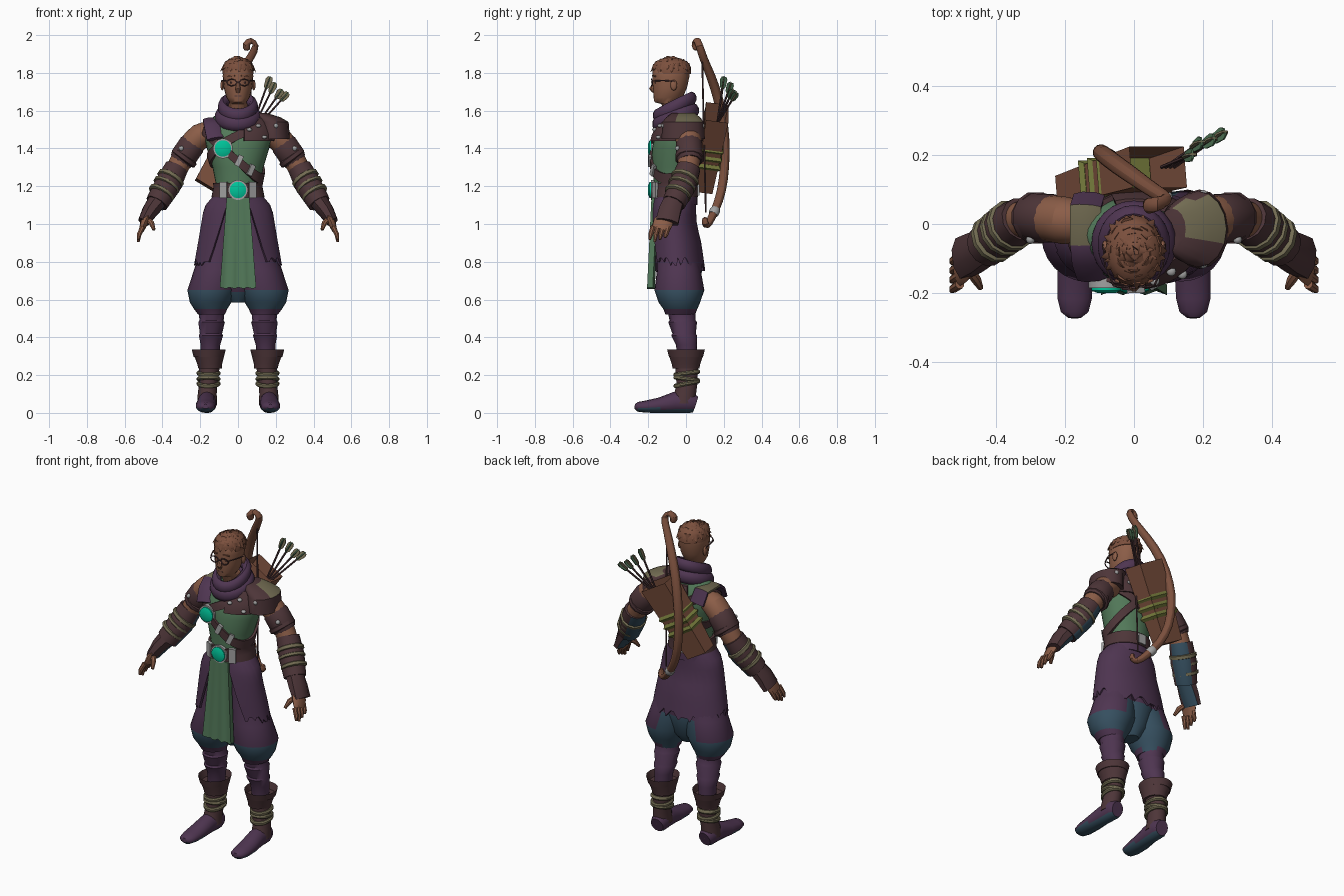
import bpy, bmesh, random
from math import sin, cos, pi, radians
from mathutils import Vector, Matrix

if "Cube" in bpy.data.objects:
    bpy.data.objects.remove(bpy.data.objects["Cube"])


def paint(name, *rgb):
    material = bpy.data.materials.new(name)
    material.diffuse_color = (*rgb, 1)
    material.use_nodes = True
    shader = next(n for n in material.node_tree.nodes if n.type == "BSDF_PRINCIPLED")
    shader.inputs["Base Color"].default_value = (*rgb, 1)
    return material


purple = paint("plum cloth", .078, .036, .083)
leather = paint("dark leather", .075, .036, .04)
green = paint("green cloth", .085, .19, .1)
skin = paint("skin", .26, .11, .064)
wood = paint("brown wood", .2, .08, .047)
khaki = paint("khaki wrap", .17, .15, .085)
olive = paint("olive cord", .18, .2, .045)
blue = paint("slate blue", .036, .078, .115)
gem = paint("turquoise gem", .0, .55, .32)
metal = paint("grey metal", .36, .36, .36)


def finish(name, bm, mats, rule=None):
    mats = mats if isinstance(mats, tuple) else (mats,)
    bm.normal_update()
    if rule:
        for face in bm.faces:
            face.material_index = int(rule(face.calc_center_median(), face.normal))
    mesh = bpy.data.meshes.new(name)
    bm.to_mesh(mesh)
    bm.free()
    for material in mats:
        mesh.materials.append(material)
    obj = bpy.data.objects.new(name, mesh)
    bpy.context.collection.objects.link(obj)
    bpy.ops.object.select_all(action="DESELECT")
    bpy.context.view_layer.objects.active = obj
    obj.select_set(True)
    bpy.ops.object.shade_smooth_by_angle(angle=radians(42))
    return obj


def bridge(name, rings, mats, loop=False, hollow=0, sub=0, rule=None):
    """Join equal rings of points into one closed skin."""
    bm = bmesh.new()
    verts = [[bm.verts.new(p) for p in ring] for ring in rings]
    count = len(rings[0])
    for a, b in zip(verts, verts[1:] + (verts[:1] if loop else [])):
        for i in range(count):
            j = (i + 1) % count
            bm.faces.new((a[i], a[j], b[j], b[i]))
    if not loop:
        bm.faces.new(verts[0][::-1])
        end = bm.faces.new(verts[-1])
    bmesh.ops.recalc_face_normals(bm, faces=bm.faces)
    if hollow:
        bmesh.ops.inset_individual(bm, faces=[end], thickness=.01, depth=-hollow)
    obj = finish(name, bm, mats, rule)
    if sub:
        smooth = obj.modifiers.new("smooth", "SUBSURF")
        smooth.levels = smooth.render_levels = sub


def ellipse(row, angle, off=0):
    z, cx, cy, rx, ry = row
    t = radians(angle)
    return Vector((cx + (rx + off) * cos(t), cy + (ry + off) * sin(t), z))


def surface(table, angle, z, off=0):
    """Point on a lofted body at any height."""
    z = min(max(z, table[0][0]), table[-1][0])
    low, high = next((a, b) for a, b in zip(table, table[1:]) if z <= b[0])
    f = (z - low[0]) / (high[0] - low[0])
    return ellipse([p + (q - p) * f for p, q in zip(low, high)], angle, off)


def loft(name, table, mats, n=20, side=1, **options):
    rows = [(z, cx * side, cy, rx, ry) for z, cx, cy, rx, ry in table]
    bridge(name, [[ellipse(r, 360 * i / n) for i in range(n)] for r in rows], mats, **options)


def tube(name, points, radii, mats, n=12, up=(0, 1, 0), loop=False, **options):
    points, up, rings = [Vector(p) for p in points], Vector(up), []
    last = len(points) - 1
    for i, p in enumerate(points):
        before = points[i - 1] if i or loop else p
        after = points[(i + 1) % (last + 1)] if i < last or loop else p
        tangent = (after - before).normalized()
        across = up.cross(tangent).normalized()
        normal = tangent.cross(across)
        r = radii[i] if isinstance(radii, list) else radii
        a, b = r if isinstance(r, tuple) else (r, r)
        turns = [2 * pi * (k + .5) / n for k in range(n)]
        rings.append([p + (across * a * cos(t) + normal * b * sin(t)) / cos(pi / n) for t in turns])
    bridge(name, rings, mats, loop=loop, **options)


def cuff(name, a, b, r, mats):
    a, b = Vector(a), Vector(b)
    tube(name, [a.lerp(b, f) for f in (0, .2, .8, 1)], [r * .86, r, r, r * .86], mats)


def wrap(name, table, height, width, off, mats, start=0, stop=360):
    """Band lying on the surface of a lofted body."""
    closed, rings = stop - start == 360, []
    steps = (stop - start) // 10
    for i in range(steps if closed else steps + 1):
        t = start + 10 * i
        zs = [height(t) + width * (k / 4 - .5) for k in range(5)]
        rings.append([surface(table, t, z, off) for z in zs] + [surface(table, t, z, -.01) for z in zs[::-1]])
    bridge(name, rings, mats, loop=closed)


def solid(name, make, loc, scale, mats, rot=(0, 0, 0), **args):
    bm = bmesh.new()
    turn = Matrix.Rotation(rot[2], 4, "Z") @ Matrix.Rotation(rot[1], 4, "Y") @ Matrix.Rotation(rot[0], 4, "X")
    make(bm, matrix=Matrix.Translation(loc) @ turn @ Matrix.Diagonal((*scale, 1)), **args)
    finish(name, bm, mats)


def box(name, loc, scale, mats, rot=(0, 0, 0)):
    solid(name, bmesh.ops.create_cube, loc, scale, mats, rot, size=1)


def ball(name, loc, scale, mats):
    solid(name, bmesh.ops.create_uvsphere, loc, scale, mats, u_segments=12, v_segments=8, radius=1)


def circle(x, y, z, rx, ry, tilt=0, n=24):
    turns = [2 * pi * i / n for i in range(n)]
    return [(x + rx * cos(t), y + ry * sin(t), z + tilt * sin(t)) for t in turns]


# Torso, straps and belt
BODY = [(1.08, 0, -.06, .14, .11), (1.2, 0, -.06, .115, .11), (1.3, 0, -.06, .135, .117),
        (1.4, 0, -.05, .165, .13), (1.48, 0, -.04, .18, .122), (1.55, 0, -.03, .155, .09), (1.61, 0, -.04, .07, .06)]
loft("tunic", BODY, green, 28)
wrap("cross_strap", BODY, lambda t: 1.38 + .14 * cos(radians(t + 200)), .055, .014, leather)
wrap("shoulder_strap", BODY, lambda t: 1.42 + .1 * cos(radians(t + 30)), .05, .012, leather)
wrap("shoulder_mantle", BODY, lambda t: 1.5, .12, .02, leather, -80, 110)
wrap("belt", BODY, lambda t: 1.18, .075, .014, leather)
wrap("belt_lining", BODY, lambda t: 1.125, .05, .01, purple)
for angle, z in [(-72, 1.5), (-55, 1.52), (-45, 1.46), (60, 1.5), (85, 1.46)]:
    ball("mantle_stud", surface(BODY, angle, z, .022), (.014, .014, .01), metal)
for x, z, r in ((-.08, 1.4, .043), (0, 1.18, .043)):
    tube("gem_mount", [(x, -.15, z), (x, -.186, z)], r + .009, metal, 20, (0, 0, 1))
    tube("round_gem", [(x, -.18, z), (x, -.193, z), (x, -.2, z)], [r, r, r * .6], gem, 20, (0, 0, 1))
for x in (-.075, .075):
    box("belt_plate", (x, -.162, 1.18), (.04, .02, .085), metal, (0, 0, x * 6))
box("belt_back_buckle", surface(BODY, 90, 1.18, .014), (.05, .015, .06), metal)
for angle, z in ((-88, 1.335), (-62, 1.285)):
    box("strap_buckle", surface(BODY, angle, z, .014), (.028, .016, .06), metal, (0, .45, radians(angle + 90)))

# Shoulder armour on the left, plain strap on the right
PAD = [(1.45, .19, -.015, .085, .115), (1.54, .185, -.015, .083, .11), (1.565, .15, -.015, .075, .09), (1.588, .11, -.015, .04, .06)]
loft("shoulder_pad", PAD, (leather, khaki), 16, rule=lambda c, n: n.z > .3 and c.x > .12 and -.055 < c.y < .07)
for y in (-.115, .085):
    ball("pad_stud", (.2, y, 1.52), (.014, .014, .014), metal)
tube("right_shoulder_strap", [(-.12, -.155, 1.45), (-.135, -.11, 1.52), (-.14, -.06, 1.55), (-.14, .05, 1.55), (-.13, .08, 1.48)],
     (.014, .045), (purple, khaki), 8, (1, 0, 0), rule=lambda c, n: abs(c.y) < .04)

# Neck scarf
tube("scarf_lower", circle(0, -.055, 1.565, .095, .095, .035), (.028, .038), purple, 10, (0, 0, 1), loop=True)
tube("scarf_upper", circle(0, -.06, 1.62, .08, .09, .045), (.025, .034), purple, 10, (0, 0, 1), loop=True)

# Head, face and spectacles
HEAD = [(1.56, 0, -.05, .05, .05), (1.635, 0, -.07, .05, .06), (1.645, 0, -.105, .045, .062), (1.67, 0, -.095, .062, .077),
        (1.72, 0, -.085, .075, .09), (1.78, 0, -.08, .081, .098), (1.83, 0, -.078, .079, .098), (1.865, 0, -.078, .05, .06)]
loft("head", HEAD, skin)
loft("hair_cap", [(1.795, 0, -.073, .083, .1), (1.83, 0, -.077, .083, .103), (1.86, 0, -.077, .068, .085),
                  (1.877, 0, -.077, .035, .045)], wood, 16)
random.seed(4)
for i in range(60):
    angle, rise = i * 137.5, i / 60
    reach = Vector((cos(radians(angle)) * .083, sin(radians(angle)) * .1, 0)) * (1.02 - rise) ** .4
    solid("hair_tuft", bmesh.ops.create_cone, Vector((0, -.077, 1.822 + .055 * rise)) + reach, (.5, 1, 1), wood,
          (0, 2.5 - rise + random.random() * .4, radians(angle)), segments=6, radius1=.02, radius2=.002, depth=.045, cap_ends=True)
tube("nose", [(0, -.166, 1.75), (0, -.181, 1.715), (0, -.17, 1.7)], [.008, .014, .01], skin, 8, (1, 0, 0))
box("mouth", (0, -.169, 1.677), (.035, .006, .004), leather)
box("spectacle_bridge", (0, -.184, 1.752), (.018, .005, .005), leather)
for s in (1, -1):
    ball("ear", (s * .083, -.065, 1.735), (.01, .018, .028), skin)
    box("eyebrow", (s * .036, -.169, 1.783), (.04, .008, .007), wood, (0, s * .1, s * .35))
    ball("eye", (s * .034, -.162, 1.749), (.01, .005, .005), leather)
    frame = [(s * .034 + x, -.183 + abs(x) * .2, 1.749 + y) for x, y, z in circle(0, 0, 0, .026, .018, n=8)]
    tube("spectacle_rim", frame, .003, leather, 6, loop=True)
    tube("spectacle_arm", [(s * .06, -.176, 1.757), (s * .084, -.12, 1.76), (s * .088, -.06, 1.755)], .003, leather, 6, (0, 0, 1))

# Arms, bracers and hands
for s, label in ((1, "left_"), (-1, "right_")):
    def arm(x, y, z):
        return (x * s, y, z)

    def underside(c, n):
        return n.z < -.3 and n.x * s < 0 and n.y > -.35
    tube(label + "arm", [arm(.13, 0, 1.49), arm(.2, .01, 1.475), arm(.265, .02, 1.4), arm(.325, .015, 1.29),
                         arm(.37, -.01, 1.21), arm(.46, -.09, 1.07)], [.06, .073, .065, .055, .055, .035], skin, 14, sub=1)
    cuff(label + "sleeve", arm(.23, .015, 1.44), arm(.305, .02, 1.33), .07, leather)
    cuff(label + "sleeve_band", arm(.275, .018, 1.365), arm(.295, .018, 1.338), .074, leather)
    ball(label + "sleeve_stud", arm(.3, -.045, 1.4), (.013, .013, .013), metal)
    tube(label + "bracer", [arm(.325, .015, 1.3), arm(.37, -.015, 1.21), arm(.43, -.065, 1.11)], [.062, .07, .06],
         (leather, blue), rule=underside)
    top, low = Vector(arm(.35, 0, 1.25)), Vector(arm(.43, -.06, 1.125))
    for a, b in ((0, .18), (.3, .44), (.62, .78)):
        cuff(label + "bracer_wrap", top.lerp(low, a), top.lerp(low, b), .074 - a * .006, khaki)
    tube(label + "hand_guard", [arm(.42, -.06, 1.13), arm(.465, -.085, 1.07), arm(.5, -.1, 1.01)], [.05, (.042, .058), (.03, .06)],
         (leather, blue), 8, rule=underside)
    tube(label + "palm", [arm(.465, -.09, 1.06), arm(.495, -.12, 1.01), arm(.51, -.135, .97)], [(.022, .035), (.02, .05), (.014, .045)], skin, 10)
    for i in range(4):
        y, drop = -.175 + .027 * i, .012 * abs(i - 1)
        tube(label + "finger", [arm(.505, y, .985), arm(.523, y - .012, .945), arm(.528, y - .018, .905 + drop)], [.013, .012, .007], skin, 8)
    tube(label + "thumb", [arm(.485, -.12, 1.03), arm(.458, -.16, 1.005), arm(.445, -.185, .97)], [.015, .014, .008], skin, 8)

# Coat skirt, open at the front with a torn hem
SKIRT = [(.74, 0, -.043, .24, .147), (.9, 0, -.055, .212, .136), (1, 0, -.065, .195, .122), (1.09, 0, -.065, .18, .117), (1.15, 0, -.06, .13, .115)]
rings = []
for i in range(61):
    u = i / 30 - 1
    hem = .8 + .02 * random.choice((-1, 0, 1)) * (abs(u) < .95) - .03 * (abs(u) < .4)
    heights = [1.145 + (hem - 1.145) * k / 8 for k in range(9)]
    spots = [(90 + u * (160 - 75 * max(0, 1.1 - z)), z) for z in heights]
    rings.append([surface(SKIRT, t, z) for t, z in spots] + [surface(SKIRT, t, z, -.012) for t, z in spots[::-1]])
bridge("coat_skirt", rings, purple)

# Front tabard with soft pleats
rings = []
for i in range(13):
    u = i / 6 - 1
    fold = .006 * cos(i * pi / 2)
    line = [(u * (.06 + .036 * f), -.183 - .017 * f - fold * f, 1.14 - (.475 + .004 * (i % 3)) * f) for f in (0, .25, .5, .75, 1)]
    rings.append(line + [(x, y + .03, z) for x, y, z in line[::-1]])
bridge("tabard", rings, green)

# Legs, boots and shoes
PANTS = [(.52, .14, -.03, .07, .078), (.55, .145, -.03, .088, .09), (.585, .145, -.035, .11, .11), (.65, .137, -.035, .131, .132),
         (.76, .11, -.038, .122, .115), (.9, .08, -.05, .105, .1), (1.1, .065, -.06, .09, .095)]
SEAT = [(.585, 0, -.03, .04, .05), (.64, 0, -.03, .09, .09), (.76, 0, -.038, .14, .125), (1.1, 0, -.06, .12, .09)]
SHIN = [(.3, .148, .005, .048, .052), (.36, .146, .003, .052, .056), (.41, .143, -.01, .064, .068), (.42, .143, -.01, .059, .062),
        (.48, .14, -.018, .07, .076), (.49, .14, -.018, .064, .069), (.55, .14, -.025, .07, .075)]
SHAFT = [(.05, .163, -.012, .053, .065), (.1, .163, -.005, .05, .058), (.15, .158, .005, .049, .055), (.27, .15, .003, .056, .062)]
CUFF = [(.235, .148, 0, .062, .07), (.26, .15, 0, .066, .076), (.335, .155, 0, .09, .1)]
FOOT = [(.16, .05, .045), (.162, .02, .055), (.165, -.06, .055), (.17, -.14, .04), (.172, -.215, .033), (.172, -.255, .032), (.172, -.272, .034)]


def damp(c, n):
    return .55 < c.z < .63 or (c.z < .72 and n.y > .3 and abs(c.x) < .13)


loft("trouser_seat", SEAT, (purple, blue), 24, rule=damp)
for s, label in ((1, "left_"), (-1, "right_")):
    loft(label + "trouser", PANTS, (purple, blue), 24, s, rule=damp)
    loft(label + "shin_wrap", SHIN, purple, 16, s)
    loft(label + "boot_shaft", SHAFT, leather, 16, s)
    loft(label + "boot_cuff", CUFF, leather, 16, s, hollow=.04)
    for z, tilt in ((.155, .012), (.18, -.008), (.21, .008)):
        tube(label + "boot_strap", circle(s * .156, .004, z, .053, .06, tilt), (.01, .011), khaki, 8, (0, 0, 1), loop=True)
    tube(label + "shoe", [(x * s, y, z) for x, y, z in FOOT],
         [(.038, .043), (.05, .055), (.047, .055), (.052, .04), (.05, .031), (.04, .025), (.018, .012)],
         (purple, blue), 14, (0, 0, 1), rule=lambda c, n: n.z < -.5)

# Quiver with cords and arrows
base, mouth = Vector((-.165, .095, 1.2)), Vector((.07, .165, 1.59))
tube("quiver", [base, mouth], [(.07, .045), (.092, .06)], wood, 4, hollow=.2)
for f in (.36, .47, .58):
    spots = [base.lerp(mouth, f + d) for d in (-.035, 0, .035)]
    tube("quiver_cord", spots, [(.08, .054), (.09, .064), (.08, .054)], olive, 4)
for i, tip in enumerate([(.165, .2, 1.765), (.19, .235, 1.735), (.225, .245, 1.7), (.255, .262, 1.685)]):
    tip = Vector(tip)
    foot = mouth + Vector((.01 + .012 * i, 0, -.06))
    tube("arrow_shaft", [foot, tip], .005, leather, 6)
    feather = [foot.lerp(tip, f) for f in (.78, .84, 1, 1.06)]
    for wide in (True, False):
        tube("arrow_feather", feather, [(r, .003) if wide else (.003, r) for r in (.004, .015, .019, .012)],
             khaki if wide else green, 4)

# Bow slung across the back
bow = [(.05, .06, 1.915), (.038, .05, 1.95), (.068, .058, 1.978), (.105, .07, 1.95), (.065, .09, 1.88), (.01, .13, 1.79),
       (-.055, .175, 1.66), (-.09, .203, 1.5), (-.1, .21, 1.38), (-.085, .2, 1.23), (-.04, .175, 1.12), (.03, .135, 1.03),
       (.075, .11, .985), (.1, .1, 1.0), (.095, .1, 1.04)]
girth = [.018, .026, .025, .022, .021, .025, .027, .026, .024, .025, .024, .021, .02, .02, .014]
tube("bow", bow, girth, wood, 8, (.62, .78, 0), sub=1)
tube("bow_string", [(.07, .085, 1.9), (.06, .105, 1.06)], .004, leather, 6)
cuff("bow_ring", (-.01, .158, 1.08), (.015, .143, 1.05), .026, metal)
